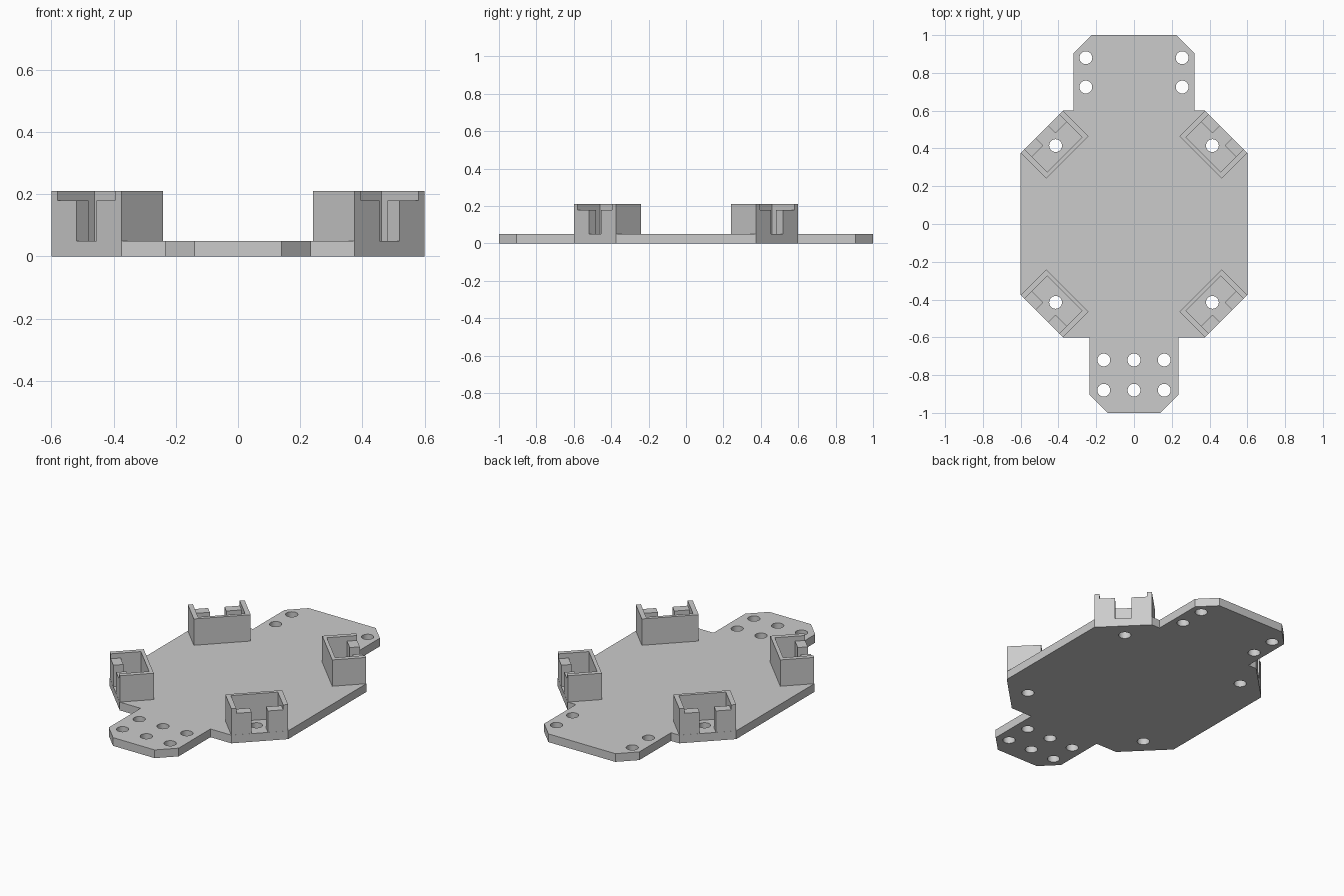
import bpy, bmesh
from math import pi, radians
from mathutils import Matrix

cube = bpy.data.objects.get("Cube")
if cube:
    bpy.data.objects.remove(cube, do_unlink=True)

PLATE_TOP, WALL_TOP, LEDGE = 0.05, 0.21, 0.18

grey = bpy.data.materials.new("plain grey")
grey.use_nodes = True
colour = (0.6, 0.6, 0.6, 1)
grey.diffuse_color = colour
grey.node_tree.nodes["Principled BSDF"].inputs["Base Color"].default_value = colour


def make_object(name, bm):
    bmesh.ops.recalc_face_normals(bm, faces=bm.faces)
    mesh = bpy.data.meshes.new(name)
    bm.to_mesh(mesh)
    bm.free()
    mesh.materials.append(grey)
    obj = bpy.data.objects.new(name, mesh)
    bpy.context.collection.objects.link(obj)
    return obj


def prism(name, outline, z0, z1):
    bm = bmesh.new()
    face = bm.faces.new([bm.verts.new((x, y, z0)) for x, y in outline])
    new = bmesh.ops.extrude_face_region(bm, geom=[face])["geom"]
    verts = [v for v in new if isinstance(v, bmesh.types.BMVert)]
    bmesh.ops.translate(bm, verts=verts, vec=(0, 0, z1 - z0))
    return make_object(name, bm)


def box(name, x0, x1, half_y, z0, z1):
    return prism(name, [(x0, -half_y), (x1, -half_y), (x1, half_y), (x0, half_y)], z0, z1)


def cut(target, cutters):
    for cutter in cutters:
        mod = target.modifiers.new("cut", "BOOLEAN")
        mod.operation, mod.solver, mod.object = "DIFFERENCE", "EXACT", cutter
    graph = bpy.context.evaluated_depsgraph_get()
    mesh = bpy.data.meshes.new_from_object(target.evaluated_get(graph))
    target.modifiers.clear()
    target.data = mesh
    for cutter in cutters:
        bpy.data.objects.remove(cutter, do_unlink=True)


# Base plate: half outline mirrored across x
half = [(0.14, -1), (0.235, -0.905), (0.235, -0.6), (0.375, -0.6), (0.6, -0.375),
        (0.6, 0.375), (0.375, 0.6), (0.32, 0.6), (0.32, 0.905), (0.225, 1)]
plate = prism("base_plate", half + [(-x, y) for x, y in reversed(half)], 0, PLATE_TOP)

# Screw holes: tail grid, head pairs and one per corner socket
holes = [(x, y) for x in (-0.16, 0, 0.16) for y in (-0.88, -0.72)]
holes += [(x, y) for x in (-0.255, 0.255) for y in (0.725, 0.88)]
holes += [(x, y) for x in (-0.415, 0.415) for y in (-0.415, 0.415)]
bm = bmesh.new()
for x, y in holes:
    bmesh.ops.create_cone(bm, cap_ends=True, segments=32, radius1=0.034, radius2=0.034,
                          depth=0.3, matrix=Matrix.Translation((x, y, 0)))
cut(plate, [make_object("hole_cutter", bm)])

# Corner socket: open box with a lowered, slotted outer wall
socket = box("corner_socket", 0.499, 0.689, 0.159, PLATE_TOP, WALL_TOP)
cut(socket, [
    box("cavity_cutter", 0.52, 0.633, 0.131, 0, 0.3),
    box("ledge_cutter", 0.6, 0.75, 0.131, LEDGE, 0.3),
    box("slot_cutter", 0.6, 0.75, 0.046, 0, 0.3),
])

# One socket on each diagonal corner
names = ["back_left", "back_right", "front_right", "front_left"]
for i, name in enumerate(names):
    obj = socket if i == 0 else socket.copy()
    if i:
        bpy.context.collection.objects.link(obj)
    obj.name = name + "_socket"
    obj.rotation_euler.z = radians(45) + i * pi / 2

# Smooth hole walls, sharp everywhere else
bpy.ops.object.select_all(action="DESELECT")
plate.select_set(True)
bpy.context.view_layer.objects.active = plate
bpy.ops.object.shade_smooth_by_angle(angle=radians(30))
